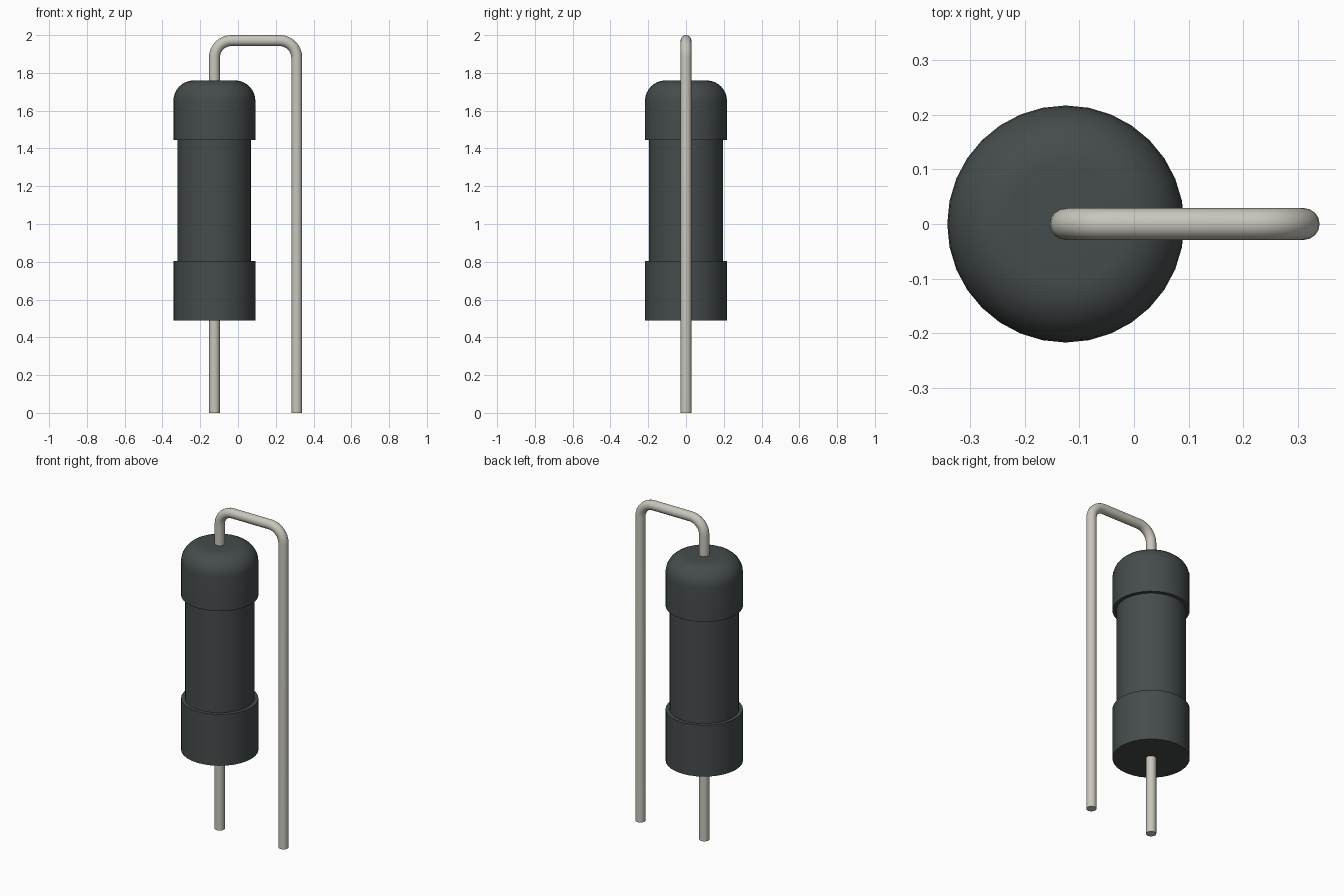
import bpy
import bmesh
import math

cube = bpy.data.objects.get("Cube")
if cube:
    bpy.data.objects.remove(cube, do_unlink=True)

BODY_X, LEAD_X = -0.125, 0.311   # axes of the body and of the bent lead
WIRE_R, BEND_R = 0.029, 0.09
TOP_Z = 2.0 - WIRE_R


def material(name, color):
    mat = bpy.data.materials.new(name)
    mat.use_nodes = True
    mat.diffuse_color = (*color, 1)
    bsdf = next(n for n in mat.node_tree.nodes if n.type == 'BSDF_PRINCIPLED')
    bsdf.inputs["Base Color"].default_value = (*color, 1)
    return mat


def smooth(obj, angle=35):
    bpy.ops.object.select_all(action='DESELECT')
    obj.select_set(True)
    bpy.context.view_layer.objects.active = obj
    bpy.ops.object.shade_smooth_by_angle(angle=math.radians(angle))


def lathe(name, profile, mat, sides=32):
    """Revolve (radius, z) points, running bottom to top, about the body axis."""
    bm = bmesh.new()
    verts = [bm.verts.new((r, 0, z)) for r, z in profile]
    edges = [bm.edges.new(pair) for pair in zip(verts, verts[1:])]
    bmesh.ops.spin(bm, geom=verts + edges, cent=(0, 0, 0), axis=(0, 0, 1),
                   angle=math.tau, steps=sides)
    bmesh.ops.remove_doubles(bm, verts=bm.verts, dist=1e-5)
    bmesh.ops.recalc_face_normals(bm, faces=bm.faces)
    mesh = bpy.data.meshes.new(name)
    bm.to_mesh(mesh)
    bm.free()
    mesh.materials.append(mat)
    obj = bpy.data.objects.new(name, mesh)
    obj.location.x = BODY_X
    bpy.context.collection.objects.link(obj)
    smooth(obj)
    return obj


def arc(cx, cz, r, start, end, steps=8):
    angles = [math.radians(start + (end - start) * i / steps) for i in range(steps + 1)]
    return [(cx + r * math.cos(a), cz + r * math.sin(a)) for a in angles]


def wire(name, path, mat):
    """Round wire swept along (x, z) points."""
    curve = bpy.data.curves.new(name, 'CURVE')
    curve.dimensions = '3D'
    curve.bevel_depth = WIRE_R
    curve.bevel_resolution = 6
    curve.use_fill_caps = True
    spline = curve.splines.new('POLY')
    spline.points.add(len(path) - 1)
    for point, (x, z) in zip(spline.points, path):
        point.co = (x, 0, z, 1)
    curve.materials.append(mat)
    obj = bpy.data.objects.new(name, curve)
    bpy.context.collection.objects.link(obj)
    bpy.ops.object.select_all(action='DESELECT')
    obj.select_set(True)
    bpy.context.view_layer.objects.active = obj
    bpy.ops.object.convert(target='MESH')
    smooth(bpy.context.view_layer.objects.active)


coating = material("dark grey coating", (0.06, 0.071, 0.071))
metal = material("tinned metal", (0.58, 0.565, 0.50))

# Body: two wide end caps around a narrower barrel, the top cap rounded over
R, FILLET = 0.217, 0.108
lathe("bottom_cap", [(0, 0.488), (R, 0.488), (R, 0.805), (0, 0.805)], coating)
lathe("barrel", [(0, 0.79), (0.195, 0.79), (0.195, 1.46), (0, 1.46)], coating)
lathe("top_cap", [(0, 1.444), (R, 1.444)]
      + arc(R - FILLET, 1.76 - FILLET, FILLET, 0, 90) + [(0, 1.76)], coating)

# Leads: a straight one below, and one bent over the top and down the left side
wire("bottom_lead", [(BODY_X, 0), (BODY_X, 0.5)], metal)
bend_z = TOP_Z - BEND_R
wire("bent_lead", [(BODY_X, 1.74)]
     + arc(BODY_X + BEND_R, bend_z, BEND_R, 180, 90)
     + arc(LEAD_X - BEND_R, bend_z, BEND_R, 90, 0)
     + [(LEAD_X, 0)], metal)
